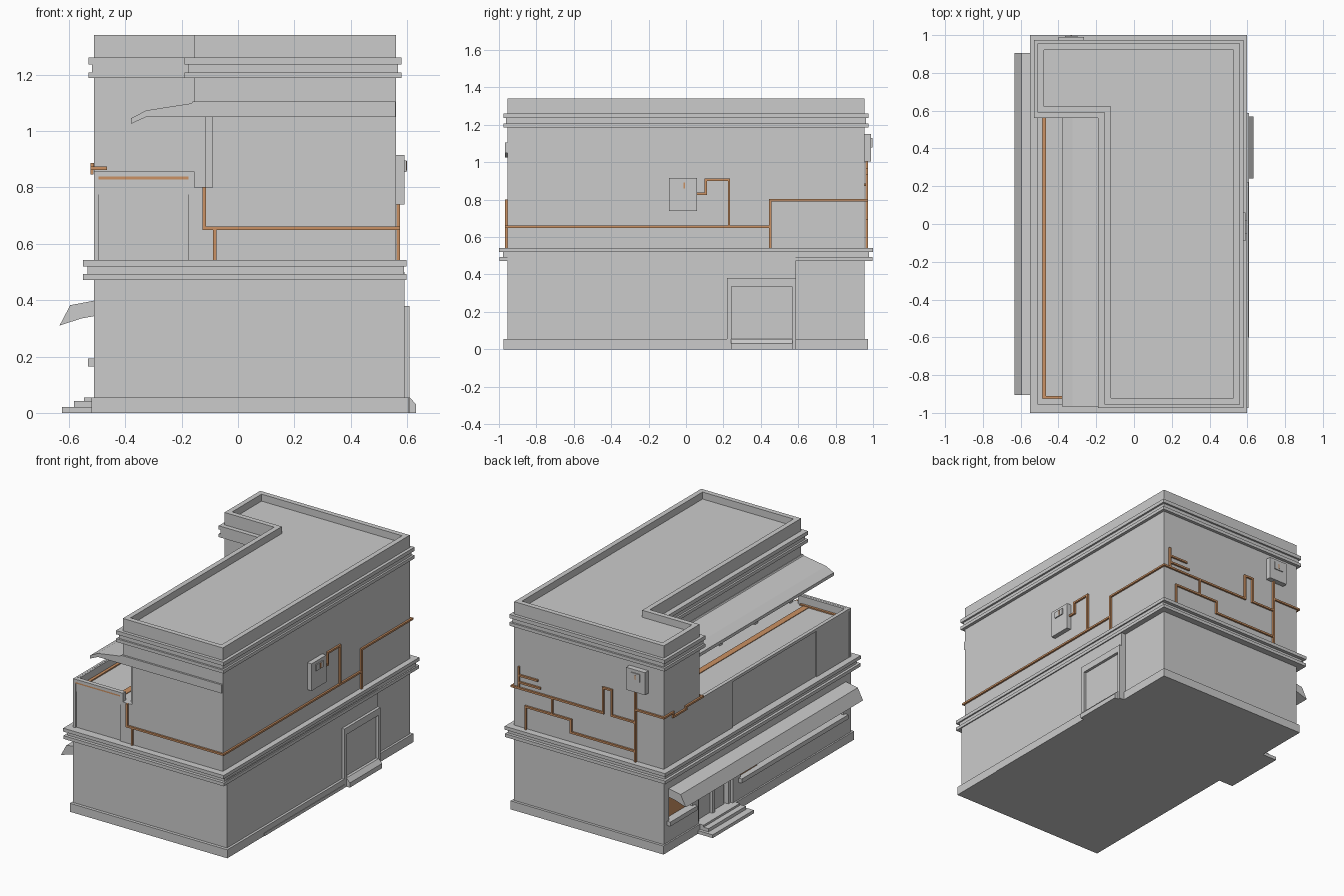
import bpy, bmesh

if "Cube" in bpy.data.objects:
    bpy.data.objects.remove(bpy.data.objects["Cube"])


def material(name, rgb):
    m = bpy.data.materials.new(name)
    m.use_nodes = True
    color = (*rgb, 1)
    m.diffuse_color = color
    node = next(n for n in m.node_tree.nodes if n.type == "BSDF_PRINCIPLED")
    node.inputs["Base Color"].default_value = color
    node.inputs["Roughness"].default_value = 0.8
    return m


GREY = material("plaster grey", (0.6, 0.6, 0.6))
COPPER = material("copper orange", (0.6, 0.285, 0.125))


def finish(bm, name, mat):
    bmesh.ops.recalc_face_normals(bm, faces=bm.faces)
    me = bpy.data.meshes.new(name)
    bm.to_mesh(me)
    bm.free()
    me.materials.append(mat)
    ob = bpy.data.objects.new(name, me)
    bpy.context.collection.objects.link(ob)


def add_box(bm, x, y, z):
    verts = bmesh.ops.create_cube(bm, size=1)["verts"]
    for v in verts:
        v.co = [a[0] + (c + 0.5) * (a[1] - a[0]) for a, c in zip((x, y, z), v.co)]


def box(name, x, y, z, mat=GREY):
    bm = bmesh.new()
    add_box(bm, x, y, z)
    finish(bm, name, mat)


def prism(name, pts, lo, hi, axis="z", sink=None):
    """Extrude a profile along z or y; sink = (rim width, depth) lowers the top."""
    place = (lambda a, b, t: (a, b, t)) if axis == "z" else (lambda a, b, t: (a, t, b))
    bm = bmesh.new()
    low = [bm.verts.new(place(a, b, lo)) for a, b in pts]
    high = [bm.verts.new(place(a, b, hi)) for a, b in pts]
    bm.faces.new(low)
    top = bm.faces.new(high)
    for i in range(len(pts)):
        j = (i + 1) % len(pts)
        bm.faces.new((low[i], low[j], high[j], high[i]))
    bmesh.ops.recalc_face_normals(bm, faces=bm.faces)
    if sink:
        bmesh.ops.inset_region(bm, faces=[top], thickness=sink[0])
        bmesh.ops.inset_region(bm, faces=[top], thickness=0.0005)
        bmesh.ops.translate(bm, verts=top.verts, vec=(0, 0, -sink[1]))
    finish(bm, name, GREY)


def pipe(name, *paths, r=0.006):
    """Square pipes along axis-aligned paths."""
    bm = bmesh.new()
    for path in paths:
        for a, b in zip(path, path[1:]):
            add_box(bm, *[(min(p, q) - r, max(p, q) + r) for p, q in zip(a, b)])
    finish(bm, name, COPPER)


def ell(o=0, notch=-0.155):
    """L-shaped plan of the upper floor, grown by o."""
    w, e, s, n = -0.51 - o, 0.56 + o, -0.955 - o, 0.955 + o
    return [(w, n), (w, 0.59 - o), (notch - o, 0.59 - o), (notch - o, s), (e, s), (e, n)]


END = 0.955
# Ground floor
box("ground_floor_core", (-0.45, 0.56), (-END, END), (0, 0.52))
box("left_wall_skin", (0.56, 0.59), (-END, 0.585), (0, 0.5))
box("shop_header", (-0.51, -0.45), (-END, END), (0.34, 0.52))
for i, (a, b) in enumerate([(0.9, END), (0.6, 0.66), (0.17, 0.25), (-END, -0.88)]):
    box(f"shop_pier_{i}", (-0.51, -0.45), (a, b), (0, 0.34))
for i, (a, b) in enumerate([(0.66, 0.9), (-0.88, 0.17)]):
    box(f"shop_sill_wall_{i}", (-0.51, -0.45), (a, b), (0, 0.165))
    box(f"shop_sill_{i}", (-0.532, -0.45), (a - 0.02, b + 0.02), (0.165, 0.193))
box("small_window_glow", (-0.48, -0.45), (0.66, 0.9), (0.19, 0.34), COPPER)
box("large_window_glow", (-0.495, -0.45), (-0.02, 0.17), (0.19, 0.34), COPPER)
box("shop_door", (-0.475, -0.45), (0.29, 0.56), (0.055, 0.34))
for i, y in enumerate((0.25, 0.41, 0.575)):
    box(f"shop_door_post_{i}", (-0.495, -0.45), (y, y + 0.025), (0.055, 0.34))

# Plinth, stepping in behind the side door
box("plinth", (-0.52, 0.574), (-0.975, 0.972), (0, 0.055))
box("plinth_left_front", (0.56, 0.606), (-0.975, 0.22), (0, 0.055))
box("ground_ledge", (0.6, 0.609), (-0.6, 0.22), (0, 0.02))
box("shop_threshold", (-0.546, -0.5), (0.23, 0.6), (0, 0.055))
box("shop_step_low", (-0.625, -0.5), (0.2, 0.62), (0, 0.021))
box("shop_step_high", (-0.582, -0.5), (0.22, 0.6), (0, 0.042))

# Side door
box("side_door_jamb_front", (0.56, 0.608), (0.22, 0.243), (0, 0.38))
box("side_door_jamb_back", (0.56, 0.608), (0.566, 0.587), (0, 0.38))
box("side_door_lintel", (0.56, 0.608), (0.243, 0.566), (0.336, 0.38))
prism("side_door_step", [(0.56, 0), (0.632, 0), (0.632, 0.03), (0.608, 0.056), (0.56, 0.056)],
      0.24, 0.57, "y")

# Cornice between the floors
box("lower_cornice_bottom", (-0.55, 0.597), (-0.998, 0.998), (0.472, 0.493))
box("lower_cornice_middle", (-0.533, 0.588), (-0.978, 0.978), (0.493, 0.52))
box("lower_cornice_top", (-0.55, 0.597), (-1, 1), (0.52, 0.542))

# Upper floor with a set-back band facing the terrace
prism("upper_floor_base", ell(), 0.54, 0.8)
prism("upper_floor_setback", ell(notch=-0.09), 0.8, 1.06)
prism("upper_floor_roof", ell(), 1.05, 1.34, sink=(0.046, 0.045))
for name, o, lo, hi in [("bottom", 0.02, 1.187, 1.208), ("middle", 0.008, 1.208, 1.236),
                        ("top", 0.02, 1.236, 1.26)]:
    pts = ell(o, -0.17)
    pts[1], pts[2] = [(x, 0.56) for x, _ in pts[1:3]]
    prism(f"upper_cornice_{name}", pts, lo, hi)
for i in range(5):
    y = -0.93 + i * 0.36
    box(f"terrace_window_post_{i}", (-0.115, -0.085), (y, y + 0.03), (0.8, 1.05))

# Awnings
prism("terrace_awning", [(0.558, 1.105), (-0.16, 1.105), (-0.165, 1.098), (-0.325, 1.073),
                         (-0.38, 1.045), (-0.38, 1.025), (-0.325, 1.05), (0.558, 1.05)],
      -0.967, 0.59, "y")
prism("shop_awning", [(-0.5, 0.4), (-0.595, 0.382), (-0.633, 0.31), (-0.555, 0.335),
                      (-0.5, 0.345)], -0.905, 0.905, "y")

# Terrace floor and parapet with framed panels
box("terrace_floor", (-0.49, -0.155), (-0.93, 0.59), (0.54, 0.8))
box("terrace_side_wall", (-0.5, -0.485), (-0.945, 0.59), (0.54, 0.855))
box("terrace_front_wall", (-0.5, -0.155), (-0.945, -0.925), (0.54, 0.855))
box("front_frame_top", (-0.51, -0.155), (-END, -0.94), (0.838, 0.856))
box("front_frame_right", (-0.51, -0.495), (-END, -0.94), (0.54, 0.84))
box("front_frame_left", (-0.175, -0.155), (-END, -0.94), (0.54, 0.84))
box("front_panel_band", (-0.495, -0.175), (-0.95, -0.94), (0.775, 0.83))
box("side_frame_top", (-0.51, -0.495), (-END, 0.59), (0.838, 0.856))
for i, (a, b) in enumerate([(0.25, 0.59), (-0.94, -0.61)]):
    box(f"side_panel_{i}", (-0.508, -0.495), (a, b), (0.54, 0.84))
box("front_trim", (-0.495, -0.175), (-0.953, -0.94), (0.828, 0.838), COPPER)
box("terrace_trim_side", (-0.486, -0.467), (-0.925, 0.57), (0.799, 0.808), COPPER)
box("terrace_trim_front", (-0.486, -0.175), (-0.926, -0.91), (0.799, 0.808), COPPER)
box("terrace_floor_stripe", (-0.24, -0.2), (-0.92, 0.5), (0.799, 0.804), COPPER)

# Pipe runs
F, L, B, R = -0.961, 0.568, 0.966, -0.518
pipe("front_pipes",
     [(-0.12, F, 0.795), (-0.12, F, 0.655), (L, F, 0.655)],
     [(-0.083, F, 0.655), (-0.083, F, 0.545)])
pipe("left_pipes",
     [(L, F, 0.655), (L, 0.45, 0.655)],
     [(L, 0.45, 0.545), (L, 0.45, 0.797), (L, B, 0.797)],
     [(L, 0.05, 0.832), (L, 0.105, 0.832), (L, 0.105, 0.906), (L, 0.23, 0.906),
      (L, 0.23, 0.655)])
pipe("back_pipes",
     [(L, B, 0.797), (-0.085, B, 0.797), (-0.085, B, 0.96), (-0.145, B, 0.96),
      (-0.145, B, 0.797), (-0.315, B, 0.797)],
     [(-0.315, B, 1.02), (-0.315, B, 0.545)],
     [(0.47, B, 0.545), (0.47, B, 0.69), (0.145, B, 0.69), (0.145, B, 0.61),
      (-0.315, B, 0.61)],
     [(0.28, B, 0.69), (0.28, B, 0.797)],
     [(0.52, B, 0.797), (0.52, B, 0.93)],
     [(0.52, B, 0.88), (0.39, B, 0.88)],
     [(0.52, B, 0.835), (0.37, B, 0.835)])
pipe("right_pipes",
     [(-0.315, B, 0.88), (R, B, 0.88), (R, 0.87, 0.88), (R, 0.87, 0.852),
      (R, 0.74, 0.852), (R, 0.74, 0.868), (R, 0.57, 0.868), (-0.47, 0.57, 0.868)])

# Wall boxes with raised meters
box("left_wall_box", (0.55, 0.59), (-0.09, 0.06), (0.74, 0.915))
box("left_wall_box_meter", (0.58, 0.597), (-0.05, 0.02), (0.855, 0.895))
box("left_wall_box_mark", (0.596, 0.599), (-0.013, -0.005), (0.86, 0.893), COPPER)
box("back_wall_box", (-0.4, -0.265), (0.95, 0.99), (1.005, 1.15))
box("back_wall_box_meter", (-0.365, -0.3), (0.98, 0.996), (1.08, 1.13))
box("back_wall_box_mark", (-0.337, -0.329), (0.995, 0.998), (1.09, 1.12), COPPER)
